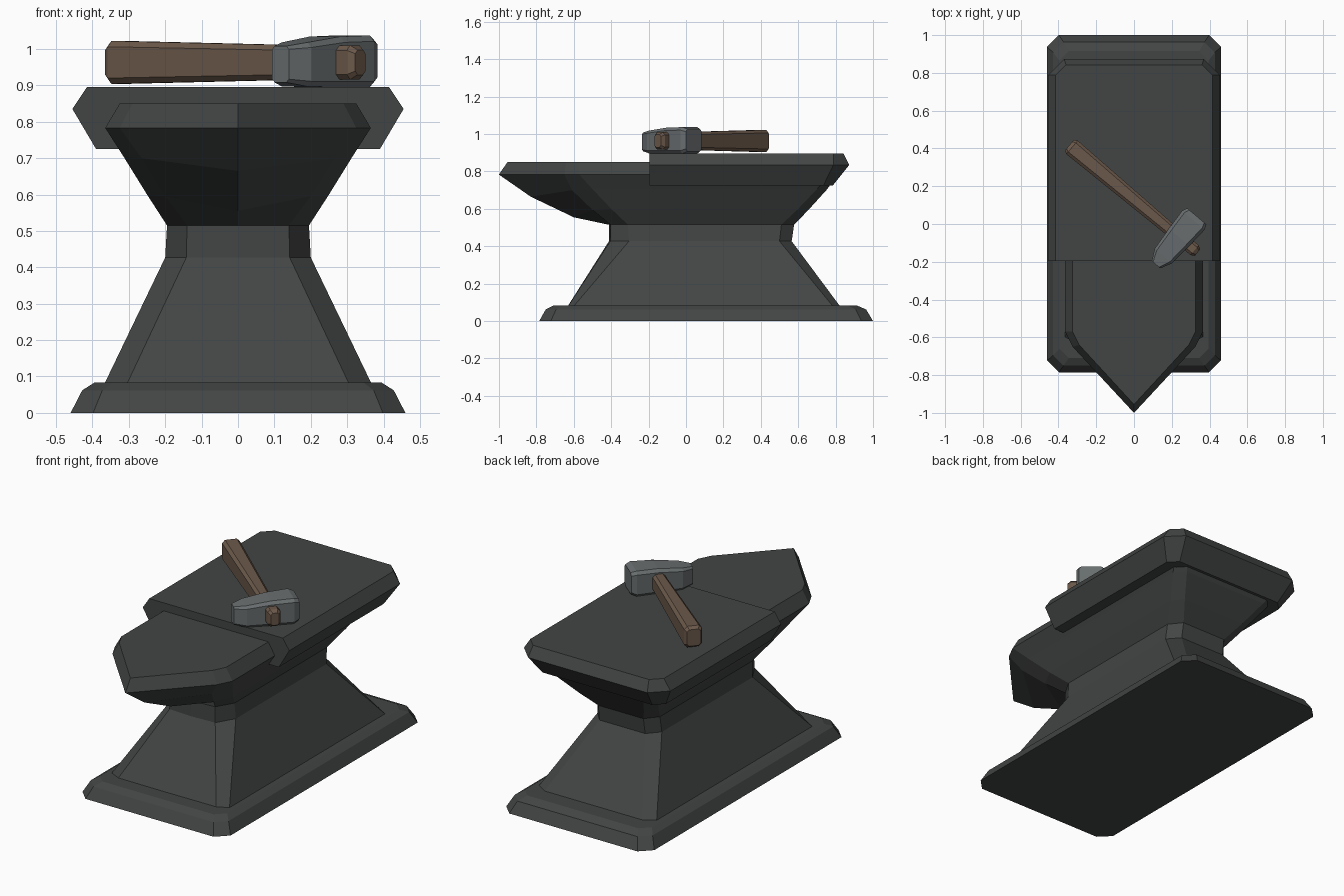
import bpy, bmesh
from math import radians
from mathutils import Matrix

if "Cube" in bpy.data.objects:
    bpy.data.objects.remove(bpy.data.objects["Cube"])


def material(name, rgb):
    m = bpy.data.materials.new(name)
    m.diffuse_color = (*rgb, 1)
    m.use_nodes = True
    m.node_tree.nodes["Principled BSDF"].inputs["Base Color"].default_value = m.diffuse_color
    return m


iron = material("dark_iron", (0.055, 0.06, 0.058))
steel = material("steel", (0.14, 0.155, 0.16))
wood = material("wood", (0.15, 0.10, 0.07))


def loft(name, rings, mat, matrix=None):
    """Skin a list of equal-length point rings and cap both ends."""
    bm = bmesh.new()
    loops = [[bm.verts.new(p) for p in r] for r in rings]
    n = len(loops[0])
    for a, b in zip(loops, loops[1:]):
        for i in range(n):
            j = (i + 1) % n
            bm.faces.new((a[i], a[j], b[j], b[i]))
    bm.faces.new(loops[0][::-1])
    bm.faces.new(loops[-1])
    if matrix:
        bm.transform(matrix)
    bmesh.ops.recalc_face_normals(bm, faces=bm.faces)
    me = bpy.data.meshes.new(name)
    bm.to_mesh(me)
    bm.free()
    me.materials.append(mat)
    ob = bpy.data.objects.new(name, me)
    bpy.context.collection.objects.link(ob)
    return ob


def chamfered(x0, x1, y0, y1, c):
    return [(x0 + c, y0), (x1 - c, y0), (x1, y0 + c), (x1, y1 - c),
            (x1 - c, y1), (x0 + c, y1), (x0, y1 - c), (x0, y0 + c)]


# Foot plate
loft("foot_plate", [[(x, y, z) for x, y in chamfered(-hx, hx, y0, y1, c)]
                    for z, hx, y0, y1, c in [(0, 0.46, -0.785, 1.0, 0.062),
                                             (0.062, 0.428, -0.75, 0.963, 0.055),
                                             (0.083, 0.395, -0.71, 0.915, 0.05)]], iron)


# Body, waist and horn: half rings mirrored across x
def body_ring(center, corner, side, back_side, back_corner):
    half = [corner, side, back_side, back_corner]
    return [(0, *center)] + half + [(-x, y, z) for x, y, z in reversed(half)]


def level(z, yc, cx, cy, sx, sy, by, bcx, bcy):
    return body_ring((yc, z), (cx, cy, z), (sx, sy, z), (sx, by, z), (bcx, bcy, z))


loft("body_and_horn", [
    level(0.08, -0.632, 0.305, -0.63, 0.367, -0.60, 0.785, 0.305, 0.823),
    level(0.427, -0.412, 0.142, -0.405, 0.20, -0.305, 0.50, 0.142, 0.565),
    level(0.515, -0.412, 0.14, -0.403, 0.195, -0.31, 0.51, 0.14, 0.578),
    body_ring((-0.60, 0.555), (0.20, -0.50, 0.595), (0.25, -0.40, 0.60),
              (0.25, 0.60, 0.60), (0.20, 0.66, 0.60)),
    body_ring((-0.83, 0.665), (0.265, -0.61, 0.70), (0.315, -0.50, 0.705),
              (0.315, 0.70, 0.705), (0.265, 0.755, 0.705)),
    level(0.783, -1.0, 0.325, -0.65, 0.365, -0.57, 0.77, 0.31, 0.81),
    level(0.85, -0.955, 0.29, -0.64, 0.325, -0.57, 0.75, 0.28, 0.79),
], iron)

# Working face slab, flat at the front and chamfered at the back corners
loft("face_slab", [[(-hx, -0.195, z), (hx, -0.195, z), (hx, yb - c, z), (hx - c, yb, z),
                    (c - hx, yb, z), (-hx, yb - c, z)]
                   for z, hx, yb, c in [(0.725, 0.39, 0.785, 0.05),
                                        (0.835, 0.455, 0.873, 0.085),
                                        (0.895, 0.415, 0.843, 0.055)]], iron)

# Hammer: local x runs along the handle, local y along the head
turn = Matrix.Rotation(radians(-40), 4, "Z")

loft("hammer_head", [[(x, u, z) for x, z in chamfered(0.228 - w, 0.228 + w, z0, z1, c)]
                     for u, w, z0, z1, c in [(-0.09, 0.03, 0.908, 1.008, 0.009),
                                             (-0.03, 0.06, 0.897, 1.018, 0.014),
                                             (0.10, 0.071, 0.895, 1.034, 0.016),
                                             (0.217, 0.078, 0.895, 1.037, 0.016),
                                             (0.245, 0.066, 0.907, 1.027, 0.014)]],
     steel, turn)

loft("hammer_handle", [[(v, y, z) for y, z in chamfered(0.1 - w, 0.1 + w, 0.963 - h, 0.963 + h, c)]
                       for v, w, h, c in [(-0.53, 0.036, 0.046, 0.012),
                                          (-0.512, 0.047, 0.059, 0.016),
                                          (0.15, 0.034, 0.047, 0.014),
                                          (0.335, 0.034, 0.047, 0.014),
                                          (0.355, 0.022, 0.034, 0.010)]],
     wood, turn)
